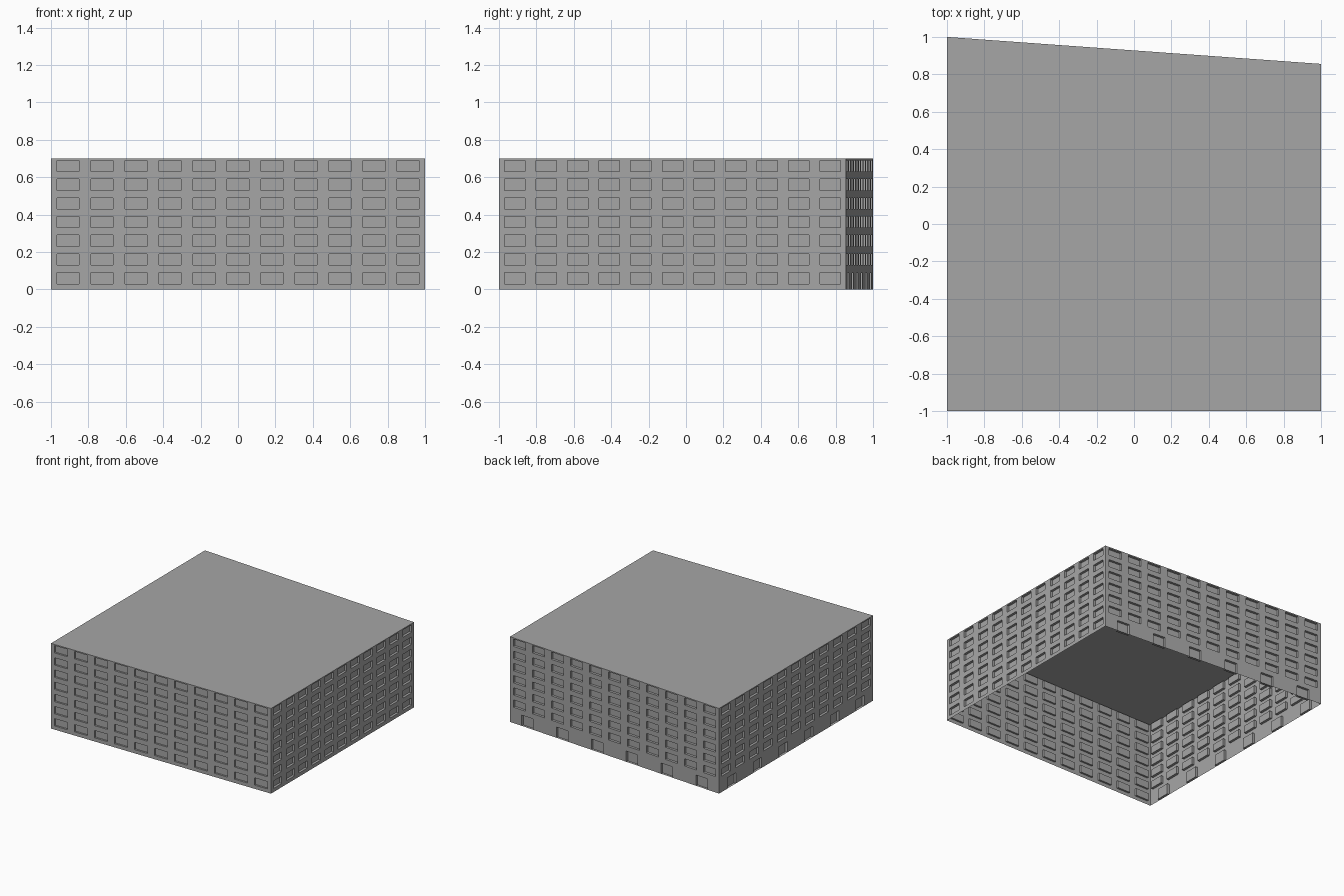
import bpy, bmesh
from mathutils import Vector

cube = bpy.data.objects.get("Cube")
if cube:
    bpy.data.objects.remove(cube)

STOREY, STOREYS = 0.1, 7
HEIGHT = STOREY * STOREYS
# Outline of the block, counterclockwise from the front right corner
CORNERS = [Vector(c) for c in ((-1, -1, 0), (1, -1, 0), (1, 0.856, 0), (-1, 1, 0))]

grey = bpy.data.materials.new("concrete_grey")
grey.use_nodes = True
grey.diffuse_color = (0.38, 0.38, 0.38, 1)
grey.node_tree.nodes["Principled BSDF"].inputs["Base Color"].default_value = grey.diffuse_color


def add_object(name, bm):
    mesh = bpy.data.meshes.new(name)
    bm.to_mesh(mesh)
    bm.free()
    mesh.materials.append(grey)
    bpy.context.collection.objects.link(bpy.data.objects.new(name, mesh))


def add_storey(bm, start, along, base, bays, opening, sill, head):
    """One storey strip with a centred opening per bay; returns the openings."""
    cuts = [0]
    for i in range(bays):
        middle = (i + 0.5) / bays
        cuts += [middle - opening / bays / 2, middle + opening / bays / 2]
    cuts.append(1)
    levels = sorted({0, sill, head, STOREY})
    rows = [[bm.verts.new(start + along * c + Vector((0, 0, base + z))) for c in cuts]
            for z in levels]
    panes = []
    for r in range(len(rows) - 1):
        for c in range(len(cuts) - 1):
            face = bm.faces.new((rows[r][c], rows[r][c + 1], rows[r + 1][c + 1], rows[r + 1][c]))
            if c % 2 and levels[r] == sill:
                panes.append(face)
    return panes


def add_wall(name, start, end, doors, depth):
    bm = bmesh.new()
    along = end - start
    openings = []
    for s in range(STOREYS):
        if s == 0 and doors:
            layout = (6, 0.33, 0, 0.088)
        else:
            layout = (11, 0.65, 0.03, 0.09)
        openings += add_storey(bm, start, along, s * STOREY, *layout)
    bmesh.ops.remove_doubles(bm, verts=bm.verts, dist=0.0001)
    # Push every window and door pane inwards, leaving its reveals
    inward = Vector((0, 0, 1)).cross(along).normalized() * depth
    openings = [f for f in openings if f.is_valid]
    pushed = bmesh.ops.extrude_discrete_faces(bm, faces=openings)["faces"]
    bmesh.ops.translate(bm, vec=inward, verts=list({v for f in pushed for v in f.verts}))
    add_object(name, bm)


# Windowed walls; the back and right ones have doors at street level
walls = (("front_wall", False, 0.015), ("left_wall", False, 0.02),
         ("back_wall", True, 0.02), ("right_wall", True, 0.02))
for i, (name, doors, depth) in enumerate(walls):
    add_wall(name, CORNERS[i], CORNERS[(i + 1) % len(CORNERS)], doors, depth)

# Flat roof
bm = bmesh.new()
bm.faces.new([bm.verts.new(c + Vector((0, 0, HEIGHT))) for c in CORNERS])
add_object("roof", bm)
